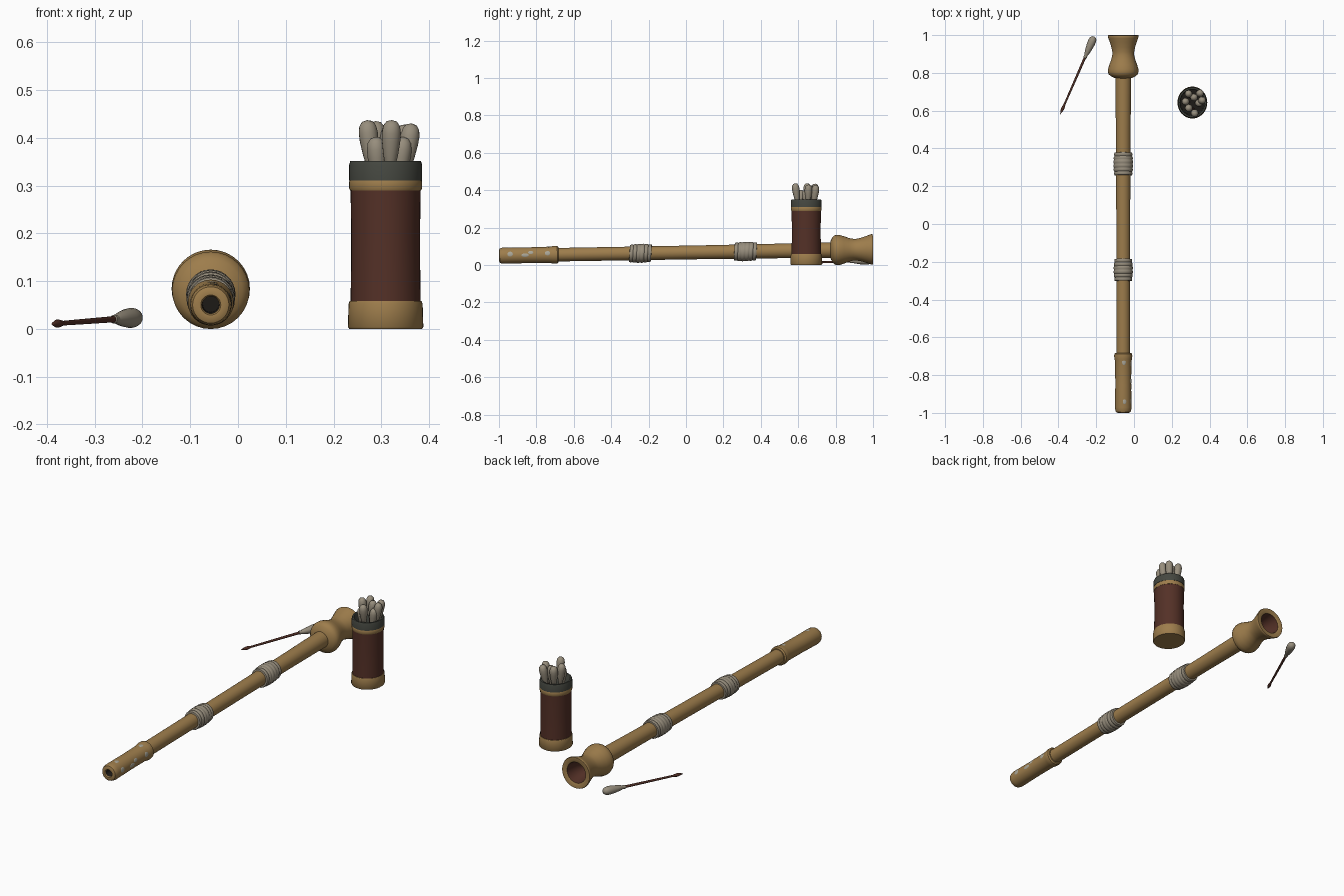
import bpy, bmesh, math, random
from mathutils import Vector, Matrix

if "Cube" in bpy.data.objects:
    bpy.data.objects.remove(bpy.data.objects["Cube"])

random.seed(4)


def mat(name, rgb):
    m = bpy.data.materials.new(name)
    m.diffuse_color = (*rgb, 1)
    m.use_nodes = True
    m.node_tree.nodes["Principled BSDF"].inputs["Base Color"].default_value = m.diffuse_color
    return m


TAN = mat("tan wood", (0.34, 0.205, 0.072))
BROWN = mat("dark red leather", (0.088, 0.030, 0.020))
FIBRE = mat("grey fibre", (0.31, 0.27, 0.205))
DARK = mat("dark green grey", (0.060, 0.064, 0.052))
BLACK = mat("black bore", (0.012, 0.010, 0.008))
PALE = mat("pale inlay", (0.40, 0.38, 0.31))


def finish(name, bm, mats, matrix=Matrix(), angle=40):
    bmesh.ops.recalc_face_normals(bm, faces=bm.faces)
    me = bpy.data.meshes.new(name)
    bm.to_mesh(me)
    bm.free()
    for m in mats:
        me.materials.append(m)
    ob = bpy.data.objects.new(name, me)
    bpy.context.collection.objects.link(ob)
    ob.matrix_world = matrix
    bpy.ops.object.select_all(action='DESELECT')
    ob.select_set(True)
    bpy.context.view_layer.objects.active = ob
    bpy.ops.object.shade_smooth_by_angle(angle=math.radians(angle))
    return ob


def lathe(name, profile, mats, matrix=Matrix(), n=32, rule=None, angle=40):
    """Revolve (radius, height) points; radius 0 closes the end.
    rule(segment index) gives the material index."""
    bm = bmesh.new()
    rings = []
    for r, h in profile:
        if r == 0:
            rings.append([bm.verts.new((0, 0, h))])
        else:
            rings.append([bm.verts.new((r * math.cos(2 * math.pi * i / n),
                                        r * math.sin(2 * math.pi * i / n), h)) for i in range(n)])
    for s, (a, b) in enumerate(zip(rings, rings[1:])):
        for i in range(n):
            j = (i + 1) % n
            q = [a[i % len(a)], a[j % len(a)], b[j % len(b)], b[i % len(b)]]
            f = bm.faces.new(list(dict.fromkeys(q)))
            f.material_index = rule(s) if rule else 0
    return finish(name, bm, mats, matrix, angle)


def along(start, end):
    """Matrix placing local z along start -> end."""
    start, end = Vector(start), Vector(end)
    return Matrix.Translation(start) @ (end - start).to_track_quat('Z', 'Y').to_matrix().to_4x4()


# ---- Blowpipe: axis rises slightly from mouthpiece to bell ----
PIPE = along((-0.057, -1.0, 0.050), (-0.057, 1.0, 0.084))

lathe("mouthpiece", [(0, 0.10), (0.017, 0.10), (0.018, 0.006), (0.021, 0.001), (0.030, 0.0),
                     (0.038, 0.004), (0.042, 0.014), (0.0435, 0.03), (0.042, 0.15), (0.043, 0.27),
                     (0.046, 0.285), (0.048, 0.30), (0.047, 0.312), (0.041, 0.318), (0.036, 0.318)],
      [TAN, BLACK], PIPE, rule=lambda s: 1 if s < 2 else 0)
lathe("tube", [(0.036, 0.31), (0.0365, 0.70), (0.037, 1.1), (0.039, 1.5), (0.042, 1.80)],
      [TAN], PIPE)
lathe("bell", [(0.040, 1.772), (0.050, 1.775), (0.066, 1.783), (0.077, 1.793), (0.081, 1.806),
               (0.080, 1.822), (0.073, 1.845), (0.063, 1.872), (0.058, 1.895), (0.058, 1.912),
               (0.063, 1.937), (0.072, 1.965), (0.079, 1.985), (0.082, 1.995), (0.080, 2.0),
               (0.060, 2.0), (0.054, 1.996), (0.050, 1.975), (0.040, 1.93), (0.028, 1.90),
               (0.026, 1.80), (0, 1.80)],
      [TAN, BROWN, BLACK], PIPE, rule=lambda s: 0 if s < 16 else (1 if s < 19 else 2))


# ---- Fibre bindings around the pipe ----
def wrap(name, h0, h1, base, turns=6):
    prof = [(base - 0.008, h0)]
    step = (h1 - h0) / turns
    for k in range(turns):
        swell = 0.005 * math.sin(math.pi * (k + 0.5) / turns)
        for t, d in ((0.04, 0), (0.3, 0.002), (0.7, 0.002), (0.96, 0)):
            prof.append((base + swell + d, h0 + (k + t) * step))
    prof.append((base - 0.008, h1))
    ob = lathe(name, prof, [FIBRE], PIPE, n=28, angle=60)
    for v in ob.data.vertices:      # slant the turns a little
        v.co.z += 0.08 * v.co.y


wrap("lower_binding", 0.698, 0.815, 0.044)
wrap("upper_binding", 1.258, 1.378, 0.045)


# ---- Pale inlay spots wrapped onto the mouthpiece ----
def spot(name, h, ang, a, b, r=0.0432):
    bm = bmesh.new()
    bmesh.ops.create_uvsphere(bm, u_segments=14, v_segments=8, radius=1)
    for v in bm.verts:
        t = ang + v.co.x * a / r
        rad = r + v.co.z * 0.0012
        v.co = (rad * math.cos(t), rad * math.sin(t), h + v.co.y * b)
    finish(name, bm, [PALE], PIPE)


# angle measured from the pipe's outward side directions
side = PIPE.to_3x3().inverted()


def facing(deg):
    d = side @ Vector((math.cos(math.radians(deg)), 0, math.sin(math.radians(deg))))
    return math.atan2(d.y, d.x)


for k, (h, deg, a, b) in enumerate([(0.06, 10, 0.014, 0.015), (0.14, 0, 0.010, 0.020),
                                    (0.17, 20, 0.010, 0.014), (0.26, 12, 0.013, 0.014),
                                    (0.06, 80, 0.010, 0.013), (0.27, 85, 0.011, 0.016)]):
    spot(f"inlay_spot_{k + 1}", h, facing(deg), a, b)

# ---- Quiver ----
QUIVER = Matrix.Translation((0.309, 0.643, 0)) @ Matrix.Diagonal((1, 1.07, 1, 1))
lathe("quiver_base", [(0, 0), (0.076, 0), (0.079, 0.004), (0.0775, 0.052), (0.0755, 0.058),
                      (0.070, 0.058)], [TAN], QUIVER, n=40)
lathe("quiver_body", [(0.0735, 0.05), (0.0725, 0.12), (0.072, 0.20), (0.0735, 0.295)],
      [BROWN], QUIVER, n=40)
lathe("quiver_ring", [(0.070, 0.290), (0.0745, 0.290), (0.0765, 0.295), (0.0765, 0.308),
                      (0.0745, 0.313), (0.070, 0.313)], [TAN], QUIVER, n=40)
lathe("quiver_rim", [(0.070, 0.311), (0.0765, 0.311), (0.0765, 0.343), (0.074, 0.351),
                     (0.067, 0.351), (0.064, 0.345), (0.063, 0.22), (0, 0.22)],
      [DARK, BLACK], QUIVER, n=40, rule=lambda s: 1 if s > 5 else 0)

# ---- Dart parts, tip at local 0 and fluffy head at the far end ----
HEAD = [(0, 0), (0.006, 0.0), (0.011, 0.015), (0.016, 0.040), (0.0195, 0.068), (0.020, 0.085),
        (0.0175, 0.099), (0.011, 0.108), (0, 0.111)]


def head(name, start, end, scale=1.0):
    lathe(name, [(r * scale, h * scale) for r, h in HEAD], [FIBRE],
          along(start, end), n=16, angle=60)


# ---- Stored darts: foot inside the quiver, head leaning outward ----
TOPS = [(0.270, 0.648, 0.437), (0.288, 0.692, 0.435), (0.318, 0.672, 0.425),
        (0.352, 0.695, 0.428), (0.347, 0.640, 0.402), (0.288, 0.612, 0.402),
        (0.322, 0.583, 0.437), (0.364, 0.655, 0.430)]
for k, top in enumerate(TOPS):
    top = Vector(top)
    foot = Vector((0.309 + (top.x - 0.309) * 0.45, 0.643 + (top.y - 0.643) * 0.55, 0.225))
    d = (top - foot).normalized()
    head(f"stored_dart_head_{k + 1}", top - d * 0.111, top)
    lathe(f"stored_dart_shaft_{k + 1}", [(0, 0), (0.005, 0), (0.005, (top - foot).length - 0.1)],
          [BROWN], along(foot, top), n=8)

# ---- Loose dart on the ground ----
tip, tail = Vector((-0.391, 0.580, 0.010)), Vector((-0.211, 0.993, 0.024))
d = (tail - tip).normalized()
lathe("loose_dart_shaft", [(0, 0), (0.004, 0.012), (0.0085, 0.030), (0.0085, 0.036), (0.005, 0.062),
                           (0.0055, 0.12), (0.0065, 0.30), (0.007, 0.36)],
      [BROWN], along(tip, tail), n=10)
head("loose_dart_head", tail - d * 0.117, tail, 1.05)
lathe("loose_dart_lashing", [(0.006, 0.325), (0.009, 0.327), (0.0095, 0.333), (0.009, 0.342),
                             (0.006, 0.345)], [FIBRE], along(tip, tail), n=12)
